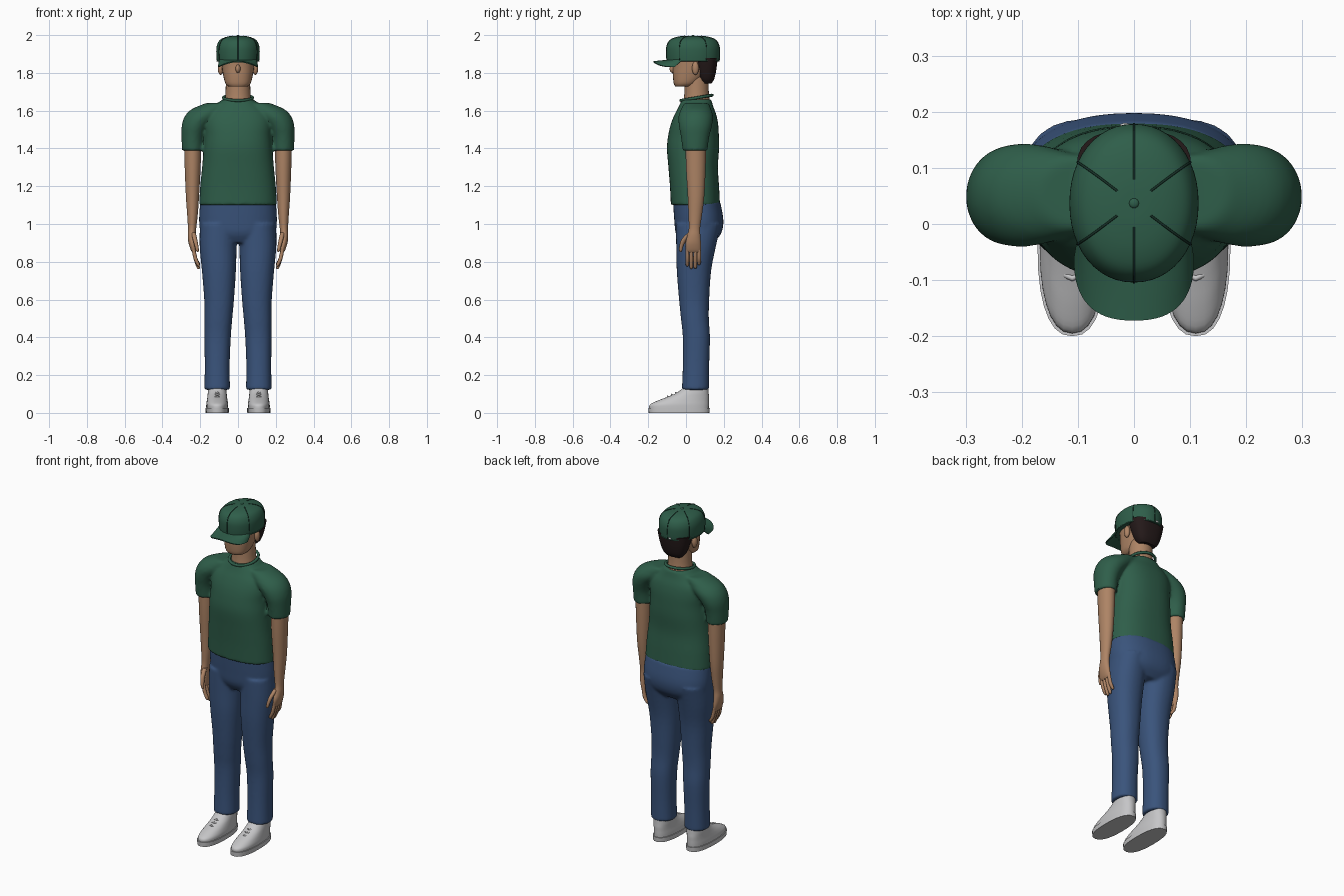
import bpy, bmesh, math
from mathutils import Vector

if "Cube" in bpy.data.objects:
    bpy.data.objects.remove(bpy.data.objects["Cube"])


def material(name, rgb):
    m = bpy.data.materials.new(name)
    m.diffuse_color = (*rgb, 1)
    m.use_nodes = True
    m.node_tree.nodes["Principled BSDF"].inputs["Base Color"].default_value = m.diffuse_color
    return m


GREEN = material("green_cloth", (0.028, 0.112, 0.068))
SEAM = material("dark_green_seam", (0.008, 0.03, 0.02))
DENIM = material("blue_denim", (0.042, 0.088, 0.2))
SKIN = material("skin", (0.42, 0.23, 0.13))
HAIR = material("dark_hair", (0.018, 0.01, 0.01))
SHOE = material("light_grey_shoe", (0.56, 0.56, 0.57))


def spline(pts, steps):
    """Catmull-Rom interpolation of equal-length tuples."""
    v = [pts[0]] + list(pts) + [pts[-1]]
    out = []
    for i in range(1, len(v) - 2):
        for s in range(steps):
            t = s / steps
            out.append([0.5 * (2 * b + (c - a) * t + (2 * a - 5 * b + 4 * c - d) * t * t
                               + (3 * b - a - 3 * c + d) * t ** 3)
                        for a, b, c, d in zip(*v[i - 1:i + 3])])
    return out + [list(pts[-1])]


def oval(rx, ry, a, p):
    c, s = math.cos(a), math.sin(a)
    return (rx * math.copysign(abs(c) ** (2 / p), c), ry * math.copysign(abs(s) ** (2 / p), s))


def loft(bm, rings, side=1, p=2.0, n=28, steps=4):
    """Skin horizontal ovals given as (z, centre x, centre y, radius x, radius y)."""
    loops = []
    for z, cx, cy, rx, ry in spline(rings, steps):
        loop = []
        for i in range(n):
            x, y = oval(rx, ry, 2 * math.pi * i / n, p)
            loop.append(bm.verts.new((side * (cx + x), cy + y, z)))
        loops.append(loop)
    for a, b in zip(loops, loops[1:]):
        for i in range(n):
            j = (i + 1) % n
            bm.faces.new((a[i], a[j], b[j], b[i]))
    bm.faces.new(loops[0])
    bm.faces.new(loops[-1])


def finish(bm, name, mat, voxel=0, smooth=0, solid=0, angle=40):
    bmesh.ops.recalc_face_normals(bm, faces=bm.faces)
    me = bpy.data.meshes.new(name)
    bm.to_mesh(me)
    bm.free()
    me.materials.append(mat)
    ob = bpy.data.objects.new(name, me)
    bpy.context.collection.objects.link(ob)
    bpy.ops.object.select_all(action='DESELECT')
    ob.select_set(True)
    bpy.context.view_layer.objects.active = ob
    if solid:
        ob.modifiers.new("thickness", 'SOLIDIFY').thickness = solid
    if voxel:
        r = ob.modifiers.new("blend", 'REMESH')
        r.mode, r.voxel_size = 'VOXEL', voxel
        s = ob.modifiers.new("soften", 'SMOOTH')
        s.factor, s.iterations = 0.5, smooth
    for m in list(ob.modifiers):
        bpy.ops.object.modifier_apply(modifier=m.name)
    bpy.ops.object.shade_smooth_by_angle(angle=math.radians(angle))
    return ob


def tube(name, pts, radius, mat, cyclic=False):
    cu = bpy.data.curves.new(name, 'CURVE')
    cu.dimensions, cu.bevel_depth, cu.bevel_resolution = '3D', radius, 2
    sp = cu.splines.new('POLY')
    sp.points.add(len(pts) - 1)
    for q, co in zip(sp.points, pts):
        q.co = (*co, 1)
    sp.use_cyclic_u = cyclic
    cu.materials.append(mat)
    ob = bpy.data.objects.new(name, cu)
    bpy.context.collection.objects.link(ob)
    bpy.ops.object.select_all(action='DESELECT')
    ob.select_set(True)
    bpy.context.view_layer.objects.active = ob
    bpy.ops.object.convert(target='MESH')
    bpy.ops.object.shade_smooth_by_angle(angle=math.radians(50))


def ball(name, loc, scale, mat):
    bm = bmesh.new()
    bmesh.ops.create_uvsphere(bm, u_segments=16, v_segments=10, radius=1)
    for v in bm.verts:
        v.co = Vector([c * s + l for c, s, l in zip(v.co, scale, loc)])
    finish(bm, name, mat)


# shirt: torso and sleeves blended together
bm = bmesh.new()
loft(bm, [(1.1, 0, .05, .206, .13), (1.2, 0, .045, .2, .13), (1.3, 0, .038, .19, .131),
          (1.4, 0, .037, .182, .138), (1.47, 0, .04, .177, .134), (1.53, 0, .045, .18, .125),
          (1.58, 0, .05, .17, .11), (1.62, 0, .053, .13, .092), (1.66, 0, .056, .082, .078)], p=2.4, n=48)
for s in (1, -1):
    loft(bm, [(1.388, .24, .048, .057, .066), (1.46, .239, .048, .06, .075),
              (1.52, .224, .05, .074, .088), (1.57, .19, .052, .092, .092),
              (1.608, .15, .053, .095, .08), (1.64, .1, .055, .07, .065)], s)
finish(bm, "shirt", GREEN, voxel=0.008, smooth=6)

# collar ring, higher at the back
tube("collar", [(.077 * math.cos(a), .056 + .083 * math.sin(a), 1.668 + .014 * math.sin(a))
                for a in [i * math.pi / 20 for i in range(40)]], .008, GREEN, True)

# trousers: pelvis and legs blended together
bm = bmesh.new()
loft(bm, [(.9, 0, .06, .165, .085), (.95, 0, .066, .196, .12), (1.02, 0, .068, .206, .13),
          (1.12, 0, .056, .2, .125)], p=2.3, n=48)
for s in (1, -1):
    loft(bm, [(.122, .11, .05, .068, .072), (.25, .11, .053, .066, .07), (.4, .108, .055, .07, .072),
              (.5, .104, .047, .074, .074), (.6, .1, .043, .079, .08), (.75, .101, .042, .09, .091),
              (.88, .105, .053, .098, .105), (1.0, .102, .066, .1, .12)], s, p=2.2)
finish(bm, "trousers", DENIM, voxel=0.008, smooth=6)

for s, tag in ((1, "left"), (-1, "right")):
    # arm, palm, fingers and thumb
    bm = bmesh.new()
    loft(bm, [(1.44, .24, .052, .046, .055), (1.3, .24, .052, .042, .052), (1.15, .241, .053, .035, .044),
              (1.05, .241, .049, .028, .036), (.98, .243, .045, .022, .03), (.94, .245, .042, .021, .034),
              (.9, .242, .038, .02, .041), (.865, .236, .038, .015, .041), (.85, .233, .038, .009, .036)], s)
    for y, tip in ((.007, .775), (.028, .762), (.049, .764), (.069, .782)):
        loft(bm, [(.88, .238, y, .009, .009), (.82, .226, y, .0105, .0105), (tip + .01, .211, y, .009, .009),
                  (tip, .209, y, .003, .003)], s, n=12)
    loft(bm, [(.955, .236, .025, .012, .014), (.92, .228, -.008, .012, .015), (.885, .22, -.024, .01, .011),
              (.86, .215, -.028, .008, .008), (.852, .214, -.028, .003, .003)], s, n=12)
    finish(bm, tag + "_arm", SKIN)

    # shoe: sole, upper and lace bars
    bm = bmesh.new()
    loft(bm, [(0, .11, -.037, .061, .161), (.027, .11, -.037, .062, .163)], s, p=2.4, steps=1)
    finish(bm, tag + "_sole", SHOE)
    bm = bmesh.new()
    loft(bm, [(.025, .11, -.037, .058, .158), (.045, .11, -.034, .058, .156), (.065, .11, -.014, .055, .136),
              (.085, .11, .012, .052, .11), (.105, .11, .034, .05, .086), (.13, .11, .05, .047, .068)],
         s, p=2.3)
    finish(bm, tag + "_shoe_upper", SHOE)
    for y, z in ((-.097, .087), (-.075, .097), (-.053, .107)):
        tube(tag + "_lace", [(s * .11 + .025 * i / 3, y + .012 * abs(i) / 3, z - .003 * abs(i))
                             for i in range(-3, 4)], .005, SHOE)

    # ear
    ball(tag + "_ear", (s * .092, .05, 1.825), (.015, .018, .036), SKIN)

# head, neck and nose
bm = bmesh.new()
loft(bm, [(1.728, 0, -.012, .05, .045), (1.745, 0, 0, .067, .065), (1.79, 0, .02, .079, .09),
          (1.83, 0, .03, .085, .1), (1.885, 0, .035, .09, .108)], p=2.3)
finish(bm, "head", SKIN)
bm = bmesh.new()
loft(bm, [(1.64, 0, .058, .072, .072), (1.69, 0, .056, .066, .065), (1.78, 0, .056, .064, .064)])
finish(bm, "neck", SKIN)
ball("nose", (0, -.07, 1.822), (.013, .017, .022), SKIN)

# hair behind the ears
bm = bmesh.new()
loft(bm, [(1.745, 0, .11, .05, .026), (1.77, 0, .108, .07, .042), (1.82, 0, .105, .088, .056),
          (1.88, 0, .1, .102, .068)], p=2.6)
finish(bm, "hair", HAIR)

# cap crown
CROWN = [(1.862, 0, .037, .112, .138), (1.9, 0, .037, .115, .141), (1.94, 0, .037, .113, .139),
         (1.972, 0, .037, .098, .122), (1.988, 0, .037, .07, .088), (1.995, 0, .037, .034, .042),
         (1.996, 0, .037, .004, .005)]
bm = bmesh.new()
loft(bm, CROWN, p=2.1, n=48)
finish(bm, "cap_crown", GREEN, angle=60)
ball("cap_button", (0, .037, 1.995), (.009, .009, .005), GREEN)

# six panel seams running over the crown
for k in range(6):
    pts = []
    for z, cx, cy, rx, ry in spline(CROWN[:6], 4):
        x, y = oval(rx, ry, math.radians(30 + 60 * k), 2.1)
        pts.append((x, cy + y, z))
    tube("cap_seam", pts, .0022, SEAM)

# cap lower band edge
ring = []
for i in range(48):
    x, y = oval(.112, .138, 2 * math.pi * i / 48, 2.1)
    ring.append((x, .037 + y, 1.864))
tube("cap_edge", ring, .003, GREEN, True)

# cap brim, drooping at the sides
bm = bmesh.new()
rows = []
for i in range(33):
    a = math.pi * i / 32
    xo, yo = oval(.107, .112, a, 2.5)
    xi, yi = oval(.1, .075, a, 2)
    inner = Vector((xi, -.018 - yi, 1.87))
    outer = Vector((xo, -.06 - yo, 1.862 - .03 * (xo / .107) ** 2))
    rows.append([bm.verts.new(inner.lerp(outer, t / 4)) for t in range(5)])
for a, b in zip(rows, rows[1:]):
    for t in range(4):
        bm.faces.new((a[t], a[t + 1], b[t + 1], b[t]))
finish(bm, "cap_brim", GREEN, solid=.006)

# strap buckle at the back of the cap
ball("strap_buckle", (-.016, .176, 1.872), (.009, .004, .006), SHOE)
